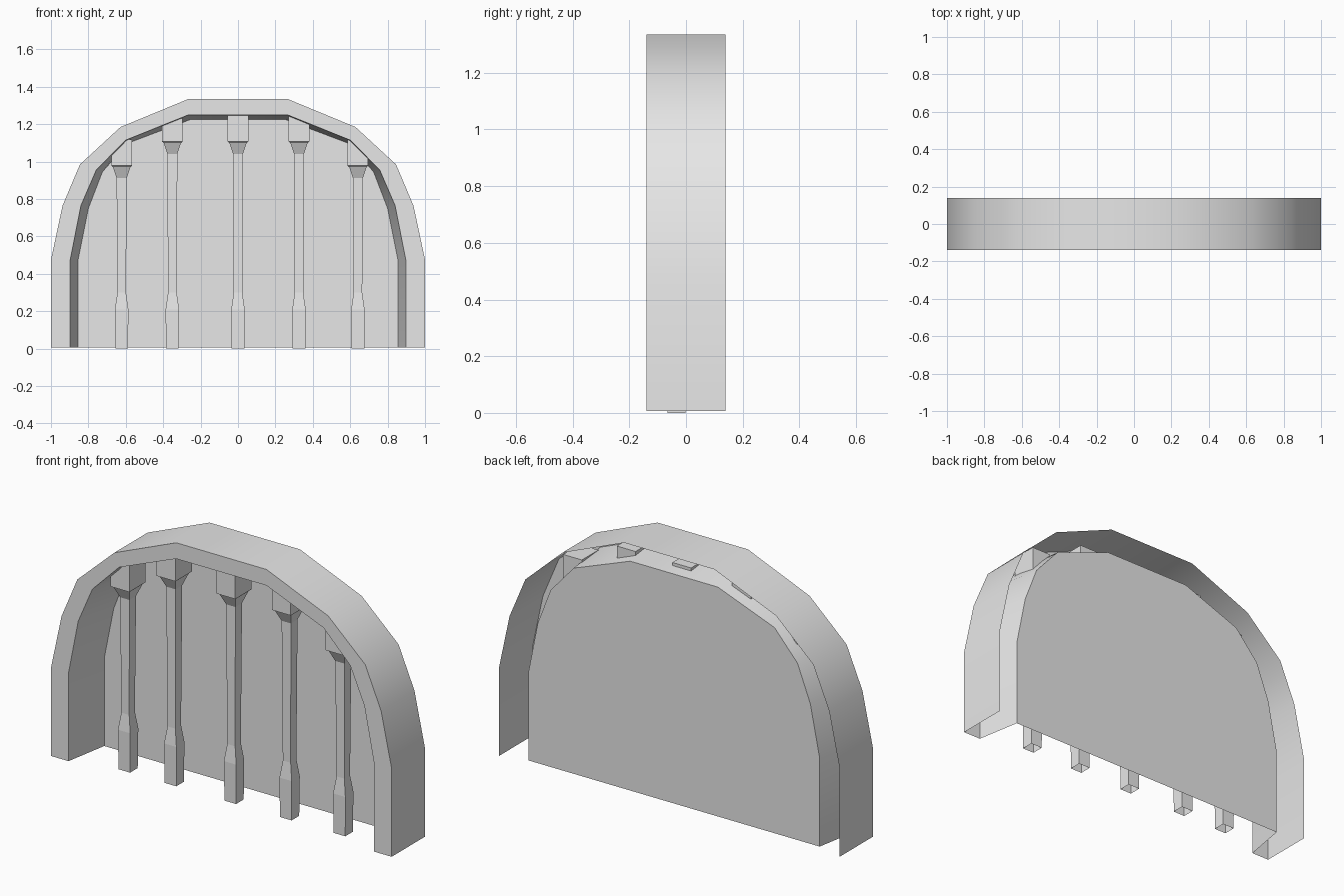
import bpy
import bmesh
import math

if "Cube" in bpy.data.objects:
    bpy.data.objects.remove(bpy.data.objects["Cube"])

stone = bpy.data.materials.new("pale_grey_stone")
stone.use_nodes = True
GREY = (0.8, 0.8, 0.8, 1)
stone.diffuse_color = GREY
stone.node_tree.nodes["Principled BSDF"].inputs["Base Color"].default_value = GREY

FRONT, PANEL, BACK = -0.14, 0.1, 0.14
FLOOR = 0.007

# Right halves of the arch outlines, from floor to crown
OUTER = [(1, FLOOR), (1, 0.475), (0.938, 0.765), (0.845, 0.985), (0.628, 1.185), (0.265, 1.335)]
INNER = [(0.897, FLOOR), (0.897, 0.475), (0.84, 0.765), (0.757, 0.957), (0.6, 1.115), (0.265, 1.25)]
REAR = [(0.855, FLOOR), (0.855, 0.475), (0.8, 0.75), (0.725, 0.945), (0.59, 1.098), (0.257, 1.224)]


def finish(bm, name, smooth=False):
    mesh = bpy.data.meshes.new(name)
    bm.to_mesh(mesh)
    bm.free()
    mesh.materials.append(stone)
    obj = bpy.data.objects.new(name, mesh)
    bpy.context.collection.objects.link(obj)
    if smooth:
        bpy.ops.object.select_all(action="DESELECT")
        obj.select_set(True)
        bpy.context.view_layer.objects.active = obj
        bpy.ops.object.shade_smooth_by_angle(angle=math.radians(30))
    return obj


def arch_row(bm, half, y):
    full = half + [(-x, z) for x, z in reversed(half)]
    return [bm.verts.new((x, y, z)) for x, z in full]


def bridge(bm, a, b):
    for i in range(len(a) - 1):
        bm.faces.new((a[i], a[i + 1], b[i + 1], b[i]))


# Arch shell: outer band, front rim and tapering reveal, open at the back
bm = bmesh.new()
rows = [arch_row(bm, OUTER, BACK), arch_row(bm, OUTER, FRONT),
        arch_row(bm, INNER, FRONT), arch_row(bm, REAR, PANEL)]
for a, b in zip(rows, rows[1:]):
    bridge(bm, a, b)
bmesh.ops.reverse_faces(bm, faces=bm.faces[:])
bm.normal_update()
# Keep the outer band facing outward
if max(bm.faces, key=lambda f: f.calc_center_median().z).normal.z < 0:
    bmesh.ops.reverse_faces(bm, faces=bm.faces[:])
finish(bm, "arch_shell", smooth=True)

# Flat wall closing the niche
bm = bmesh.new()
wall = bm.faces.new(arch_row(bm, REAR, PANEL))
wall.normal_update()
if wall.normal.y > 0:
    wall.normal_flip()
finish(bm, "back_wall")


# Square columns with a thick foot, slim shaft and block capital
def column(name, x, top):
    cap = top - 0.14
    profile = [(0, 0.034, 0.032), (0.21, 0.036, 0.034), (0.3, 0.023, 0.024),
               (cap - 0.065, 0.027, 0.028), (cap - 0.008, 0.046, 0.055),
               (cap, 0.055, 0.069), (top, 0.055, 0.069)]
    bm = bmesh.new()
    rings = []
    for z, w, d in profile:
        rings.append([bm.verts.new((x + sx * w, -0.033 + sy * d, z))
                      for sx, sy in ((-1, -1), (1, -1), (1, 1), (-1, 1))])
    for a, b in zip(rings, rings[1:]):
        for i in range(4):
            j = (i + 1) % 4
            bm.faces.new((a[i], a[j], b[j], b[i]))
    bm.faces.new(rings[-1])
    finish(bm, name)


COLUMNS = [("far_right_column", -0.622, 1.118), ("right_column", -0.351, 1.247),
           ("centre_column", 0, 1.247), ("left_column", 0.326, 1.247),
           ("far_left_column", 0.641, 1.118)]
for name, x, top in COLUMNS:
    column(name, x, top)
